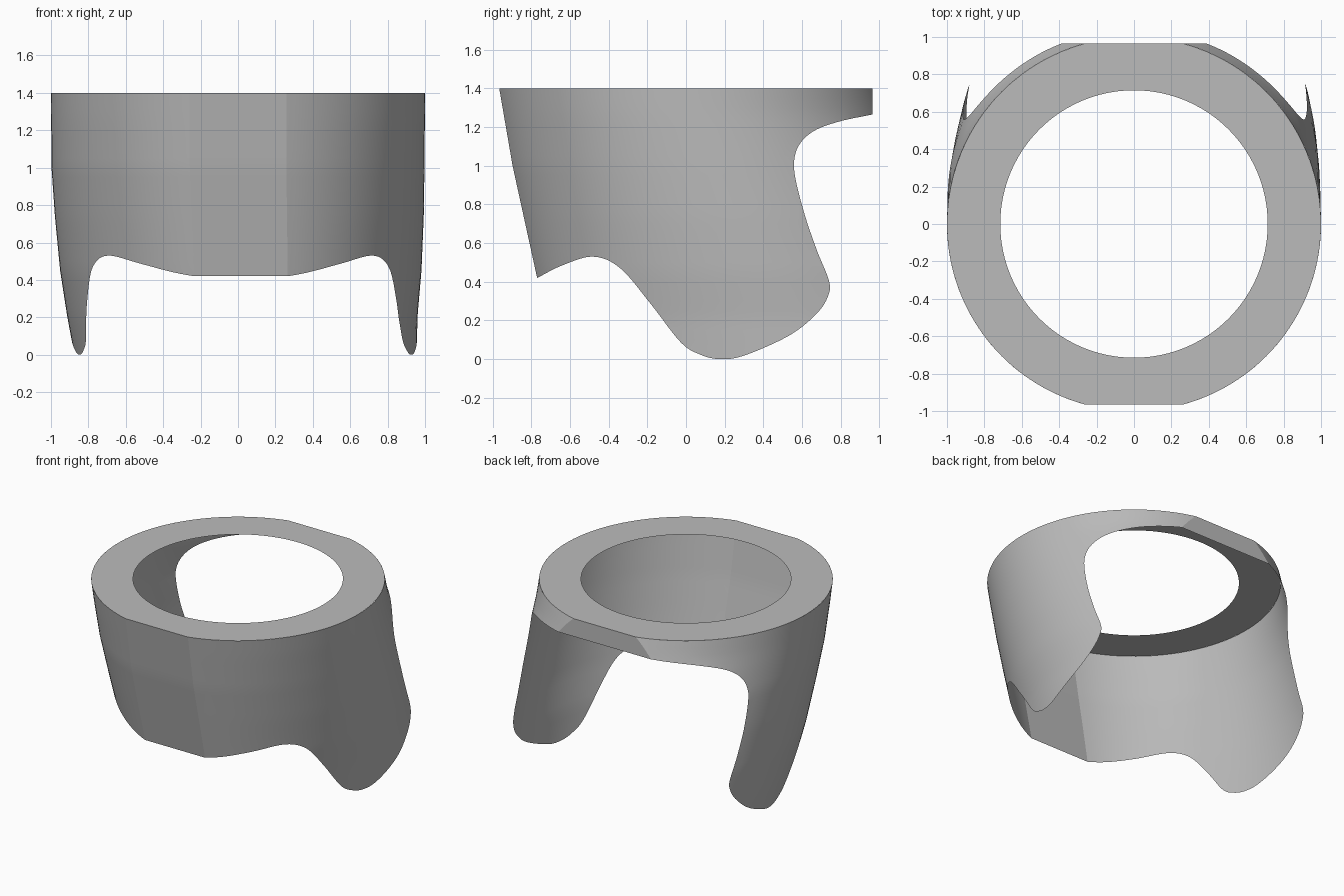
import bpy, bmesh, math
from math import sin, cos, asin, radians
from mathutils import Vector
from mathutils.geometry import delaunay_2d_cdt

cube = bpy.data.objects.get("Cube")
if cube:
    bpy.data.objects.remove(cube, do_unlink=True)

TOP = 1.4
CORNER = radians(75)      # angle where the round sides meet the flats
FLAT = sin(CORNER)        # distance of the flats from the centre
HOLE = 0.715

grey = bpy.data.materials.new("plain grey")
grey.use_nodes = True
grey.diffuse_color = (0.5, 0.5, 0.5, 1)
grey.node_tree.nodes["Principled BSDF"].inputs["Base Color"].default_value = (0.5, 0.5, 0.5, 1)


def table(z, rows):
    """Linear lookup by height, rows listed from low to high."""
    for (z0, v0), (z1, v1) in zip(rows, rows[1:]):
        if z <= z1:
            break
    return v0 + (v1 - v0) * (z - z0) / (z1 - z0)


def section(z):
    """Half width, half depth, centre x and centre y of the wall at a height."""
    width = table(z, [(0, .915), (.21, .937), (.45, .966), (.74, .986), (1, .997), (TOP, 1)])
    depth = table(z, [(0, 1.2), (1, 1.057), (1.27, 1.01), (TOP, 1)])
    front = table(z, [(0, -.675), (.42, -.77), (1, -.897), (TOP, -FLAT)])
    shift = table(z, [(0, .04), (.21, .023), (.45, .015), (1, 0), (TOP, 0)])
    return width, depth, shift, front + FLAT * depth


def wall_point(angle, z, side):
    w, d, cx, cy = section(z)
    return Vector((cx + side * w * cos(angle), cy + d * sin(angle), z))


def wall_angle(y, z):
    w, d, cx, cy = section(z)
    return asin(max(-FLAT, min(FLAT, (y - cy) / d)))


def smooth_path(points, steps=10):
    """Catmull-Rom curve through the points."""
    pts = [Vector(p) for p in points]
    pts = [2 * pts[0] - pts[1]] + pts + [2 * pts[-1] - pts[-2]]
    out = []
    for a, b, c, d in zip(pts, pts[1:], pts[2:], pts[3:]):
        for i in range(steps):
            t = i / steps
            out.append(0.5 * (2 * b + (c - a) * t + (2 * a - 5 * b + 4 * c - d) * t * t
                              + (3 * b - a - 3 * c + d) * t ** 3))
    return out + [pts[-2]]


def make_object(name, verts, faces, outward):
    bm = bmesh.new()
    bv = [bm.verts.new(v) for v in verts]
    for f in faces:
        bm.faces.new([bv[i] for i in f])
    bmesh.ops.delete(bm, geom=[v for v in bm.verts if not v.link_faces], context='VERTS')
    bm.normal_update()
    for f in bm.faces:
        if f.normal.dot(outward(f.calc_center_median())) < 0:
            f.normal_flip()
        f.smooth = True
    mesh = bpy.data.meshes.new(name)
    bm.to_mesh(mesh)
    bm.free()
    mesh.materials.append(grey)
    ob = bpy.data.objects.new(name, mesh)
    bpy.context.collection.objects.link(ob)
    return ob


# Lower edge of the side: front scallop, hanging flap, rear opening
trim = smooth_path([
    (-.77, .42), (-.64, .485), (-.48, .53), (-.34, .47), (-.186, .29), (-.03, .09),
    (.07, .025), (.176, 0), (.305, .02), (.537, .124), (.68, .24), (.738, .335),
    (.738, .41), (.677, .563), (.615, .744), (.568, .925), (.56, 1.03), (.59, 1.115),
    (.667, 1.183), (.796, 1.23), (FLAT, 1.266)])
trim = [(p.x, max(p.y, 0)) for p in trim]
outline = [Vector((wall_angle(y, z), z)) for y, z in trim]
outline[0].x = -CORNER
n_back, n_top, n_front = 4, 60, 20
back_heights = [1.266 + (TOP - 1.266) * i / n_back for i in range(n_back + 1)]
front_heights = [TOP + (.42 - TOP) * i / n_front for i in range(n_front + 1)]
outline += [Vector((wall_angle(FLAT, z), z)) for z in back_heights[1:]]
outline += [Vector((CORNER - 2 * CORNER * i / n_top, TOP)) for i in range(1, n_top + 1)]
outline += [Vector((-CORNER, z)) for z in front_heights[1:-1]]

# Fill the outline with an even grid, then wrap it onto the round wall
grid = []
for i in range(1, n_top):
    for j in range(1, 28):
        p = Vector((-CORNER + 2 * CORNER * i / n_top, j * TOP / 28))
        if min((p - q).length for q in outline) > 0.015:
            grid.append(p)
count = len(outline)
edges = [(i, (i + 1) % count) for i in range(count)]
flat_verts, _, tris, _, _, _ = delaunay_2d_cdt(outline + grid, edges, [], 1, 1e-6)

for name, side in (("left_side_wall", 1), ("right_side_wall", -1)):
    make_object(name, [wall_point(v.x, v.y, side) for v in flat_verts], tris,
                lambda c: Vector((c.x, c.y - .2, 0)))


def flat_strip(name, heights, angle_at, facing):
    """Flat panel joining the two side walls."""
    verts = [wall_point(angle_at(z), z, s) for z in heights for s in (-1, 1)]
    faces = [(2 * i, 2 * i + 1, 2 * i + 3, 2 * i + 2) for i in range(len(heights) - 1)]
    make_object(name, verts, faces, lambda c: Vector((0, facing, 0)))


flat_strip("front_panel", front_heights, lambda z: -CORNER, -1)
flat_strip("back_band", back_heights, lambda z: wall_angle(FLAT, z), 1)

# Flat ring closing the top around the round hole
SIDES = 96
rim = []
for k in range(SIDES):
    a = 2 * math.pi * k / SIDES
    r = min(1, FLAT / max(abs(sin(a)), 1e-6))
    rim += [(r * cos(a), r * sin(a), TOP), (HOLE * cos(a), HOLE * sin(a), TOP)]
n = 2 * SIDES
make_object("top_rim", rim, [(k, (k + 2) % n, (k + 3) % n, k + 1) for k in range(0, n, 2)],
            lambda c: Vector((0, 0, 1)))
